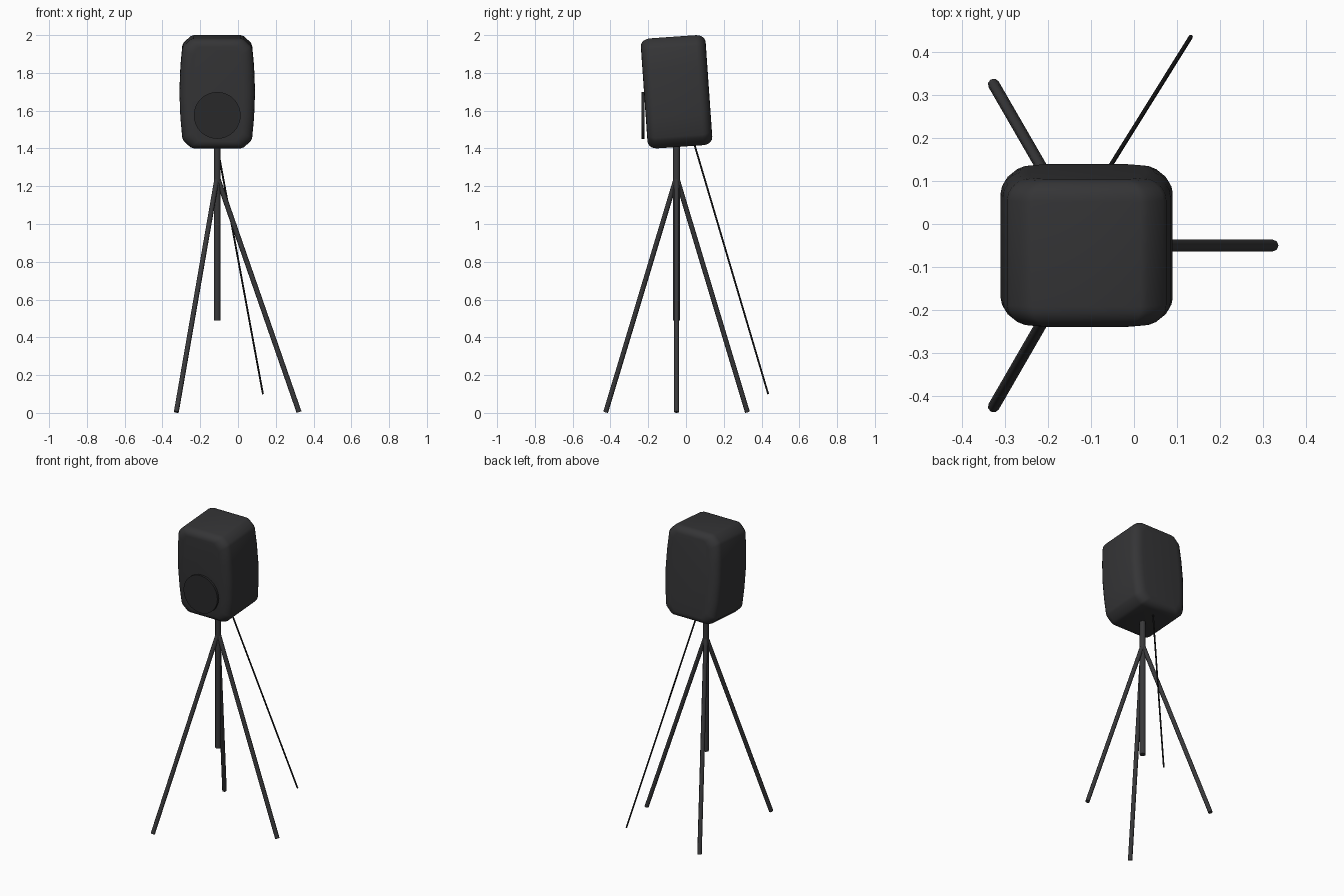
import bpy, bmesh, math
from mathutils import Vector

if "Cube" in bpy.data.objects:
    bpy.data.objects.remove(bpy.data.objects["Cube"])

CX, CY = -0.11, -0.05


def material(name, value):
    m = bpy.data.materials.new(name)
    m.diffuse_color = (value, value, value * 1.06, 1)
    m.use_nodes = True
    m.node_tree.nodes["Principled BSDF"].inputs["Base Color"].default_value = m.diffuse_color
    return m


DARK = material("dark_shell", 0.035)
METAL = material("stand_metal", 0.04)
CONE = material("driver_black", 0.022)
CABLE = material("cable_black", 0.01)


def finish(obj, mat, angle=40):
    obj.data.materials.append(mat)
    bpy.ops.object.select_all(action='DESELECT')
    obj.select_set(True)
    bpy.context.view_layer.objects.active = obj
    bpy.ops.object.shade_smooth_by_angle(angle=math.radians(angle))


def rod(name, a, b, radius, mat, sides=8):
    a, b = Vector(a), Vector(b)
    d = b - a
    bpy.ops.mesh.primitive_cylinder_add(vertices=sides, radius=radius, depth=d.length,
                                        location=(a + b) / 2)
    obj = bpy.context.object
    obj.name = name
    obj.rotation_euler = d.to_track_quat('Z', 'Y').to_euler()
    finish(obj, mat, 50)
    return obj


# Speaker cabinet: bulging chamfered outline lofted front to back with rounded rims
W, H, D = 0.20, 0.2918, 0.172
quarter = [(W, 0), (0.195, 0.13), (0.185, 0.236), (0.178, 0.252),
           (0.142, 0.286), (0.125, H)]
outline = quarter + [(-x, z) for x, z in reversed(quarter)]
outline += [(x, -z) for x, z in reversed(outline[1:-1])]

rim_x, rim_z, rim_d, steps = 0.062, 0.04, 0.05, 5
half = [(D - rim_d + rim_d * math.sin(t), 1 - math.cos(t))
        for t in (i * math.pi / 2 / steps for i in range(steps + 1))]
sections = [(-y, k) for y, k in reversed(half)] + half

bm = bmesh.new()
rings = []
for y, k in sections:
    sx, sz = 1 - k * rim_x / W, 1 - k * rim_z / H
    rings.append([bm.verts.new((x * sx, y, z * sz)) for x, z in outline])
n = len(outline)
for r0, r1 in zip(rings, rings[1:]):
    for i in range(n):
        j = (i + 1) % n
        bm.faces.new((r0[i], r0[j], r1[j], r1[i]))
bm.faces.new(rings[0])
bm.faces.new(rings[-1])
bmesh.ops.recalc_face_normals(bm, faces=bm.faces)
mesh = bpy.data.meshes.new("speaker_cabinet")
bm.to_mesh(mesh)
bm.free()
cabinet = bpy.data.objects.new("speaker_cabinet", mesh)
bpy.context.collection.objects.link(cabinet)
cabinet.location = (CX, CY, 1.70)
cabinet.rotation_euler.x = math.radians(4)
finish(cabinet, DARK, 50)

# Woofer disc on the front
rod("woofer", (CX, -0.236, 1.575), (CX, -0.221, 1.575), 0.124, CONE, 32)

# Tripod: centre pole and three splayed legs
rod("centre_pole", (CX, CY, 0.49), (CX, CY, 1.43), 0.018, METAL, 12)
for i in range(3):
    a = i * math.tau / 3
    foot = (CX + 0.433 * math.cos(a), CY + 0.433 * math.sin(a), 0.0045)
    rod(f"tripod_leg_{i + 1}", (CX, CY, 1.25), foot, 0.0135, METAL)

# Cable hanging from the underside
rod("cable", (-0.113, 0.042, 1.43), (0.132, 0.435, 0.10), 0.005, CABLE)
